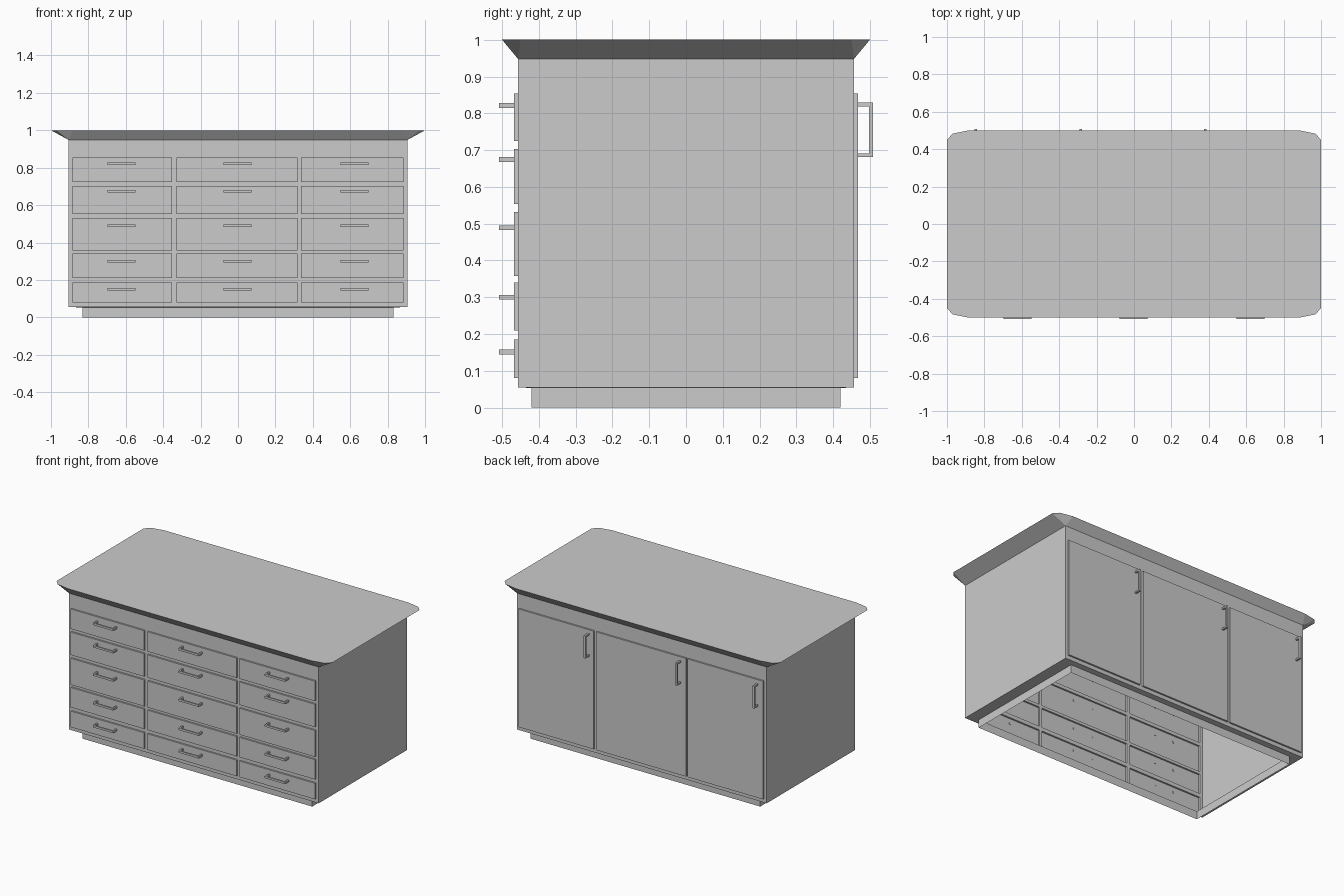
import bpy, bmesh

if "Cube" in bpy.data.objects:
    bpy.data.objects.remove(bpy.data.objects["Cube"])

BX, BY, BZ, TZ = 0.905, 0.457, 0.055, 0.948   # cabinet half sizes, bottom, top
PANEL, REACH = 0.011, 0.051                   # panel depth, handle reach from wall


def finish(name, bm):
    mesh = bpy.data.meshes.new(name)
    bm.to_mesh(mesh)
    bm.free()
    obj = bpy.data.objects.new(name, mesh)
    bpy.context.collection.objects.link(obj)
    return obj


def face(bm, pts):
    return bm.faces.new([bm.verts.new(p) for p in pts])


def rect(x, y, z):
    return [(-x, -y, z), (x, -y, z), (x, y, z), (-x, y, z)]


def band(bm, low, high):
    for i in range(4):
        j = (i + 1) % 4
        face(bm, [low[i], low[j], high[j], high[i]])


def framed_wall(bm, xs, zs, side):
    # flat wall with an opening behind every panel
    for i in range(len(xs) - 1):
        for j in range(len(zs) - 1):
            if i % 2 and j % 2:
                continue
            pts = [(xs[i], zs[j]), (xs[i + 1], zs[j]), (xs[i + 1], zs[j + 1]), (xs[i], zs[j + 1])]
            pts = [(x, side * BY, z) for x, z in pts]
            face(bm, pts if side < 0 else pts[::-1])


def panel(name, x0, x1, z0, z1, side):
    # raised panel, open at the back
    bm = bmesh.new()
    bmesh.ops.create_cube(bm, size=1)
    bmesh.ops.scale(bm, vec=(x1 - x0, PANEL, z1 - z0), verts=bm.verts)
    bmesh.ops.translate(bm, vec=((x0 + x1) / 2, side * (BY + PANEL / 2), (z0 + z1) / 2), verts=bm.verts)
    bm.normal_update()
    back = [f for f in bm.faces if f.normal.y * side < -0.5]
    bmesh.ops.delete(bm, geom=back, context='FACES')
    finish(name, bm)


def handle(name, x, z, side):
    # U-shaped pull: horizontal on the front, vertical on the back
    L, t, w = 0.074, 0.010, 0.013
    d0, d1 = BY + PANEL - 0.002, BY + REACH
    prof = [(-L, d0), (-L, d1), (L, d1), (L, d0), (L - t, d0),
            (L - t, d1 - t), (t - L, d1 - t), (t - L, d0)]
    bm = bmesh.new()
    if side < 0:
        f = face(bm, [(x + a, -d, z - w / 2) for a, d in prof])
        off = (0, 0, w)
    else:
        f = face(bm, [(x - w / 2, d, z + a) for a, d in prof])
        off = (w, 0, 0)
    new = bmesh.ops.extrude_face_region(bm, geom=[f], use_keep_orig=True)['geom']
    bmesh.ops.translate(bm, vec=off, verts=[v for v in new if isinstance(v, bmesh.types.BMVert)])
    bmesh.ops.recalc_face_normals(bm, faces=bm.faces)
    finish(name, bm)


front_x = [-BX, -0.885, -0.353, -0.329, 0.318, 0.337, 0.885, BX]
front_z = [BZ, 0.08, 0.185, 0.21, 0.34, 0.358, 0.531, 0.553, 0.703, 0.724, 0.854, TZ]
back_x = [-BX, -0.885, -0.34, -0.326, 0.322, 0.343, 0.887, BX]
back_z = [BZ, 0.08, 0.854, TZ]

# cabinet shell, open underneath
bm = bmesh.new()
framed_wall(bm, front_x, front_z, -1)
framed_wall(bm, back_x, back_z, 1)
for s in (-1, 1):
    pts = [(s * BX, -BY, BZ), (s * BX, BY, BZ), (s * BX, BY, TZ), (s * BX, -BY, TZ)]
    face(bm, pts if s > 0 else pts[::-1])
bmesh.ops.remove_doubles(bm, verts=bm.verts, dist=1e-5)
finish("cabinet_body", bm)

# recessed plinth and the ledge above it
bm = bmesh.new()
band(bm, rect(0.832, 0.42, 0), rect(0.832, 0.42, 0.053))
band(bm, rect(0.832, 0.42, 0.053), rect(BX, BY, BZ))
bmesh.ops.remove_doubles(bm, verts=bm.verts, dist=1e-5)
finish("plinth", bm)

# countertop: rounded top, underside flaring out from the cabinet corners
corner = [(1.0, 0.45), (0.97, 0.483), (0.885, 0.5)]
bm = bmesh.new()
top, low = [], []
for sx, sy in ((1, 1), (-1, 1), (-1, -1), (1, -1)):
    pts = corner if sx * sy > 0 else corner[::-1]
    top.append([bm.verts.new((sx * x, sy * y, 1.0)) for x, y in pts])
    low.append(bm.verts.new((sx * BX, sy * BY, TZ)))
bm.faces.new([v for c in top for v in c])
for i in range(4):
    j = (i + 1) % 4
    for a, b in zip(top[i], top[i][1:]):
        bm.faces.new((low[i], b, a))
    bm.faces.new((low[i], low[j], top[j][0], top[i][-1]))
finish("countertop", bm)

# three columns of five drawers
pull_z = [0.151, 0.300, 0.489, 0.6745, 0.8215]
for c, px in enumerate((-0.623, -0.003, 0.623)):
    for r, pz in enumerate(pull_z):
        i, j = 2 * c + 1, 2 * r + 1
        panel(f"drawer_front_{c}_{r}", front_x[i], front_x[i + 1], front_z[j], front_z[j + 1], -1)
        handle(f"drawer_handle_{c}_{r}", px, pz, -1)

# three doors on the back
for c, px in enumerate((-0.845, -0.285, 0.38)):
    i = 2 * c + 1
    panel(f"back_door_{c}", back_x[i], back_x[i + 1], 0.08, 0.854, 1)
    handle(f"door_handle_{c}", px, 0.755, 1)
